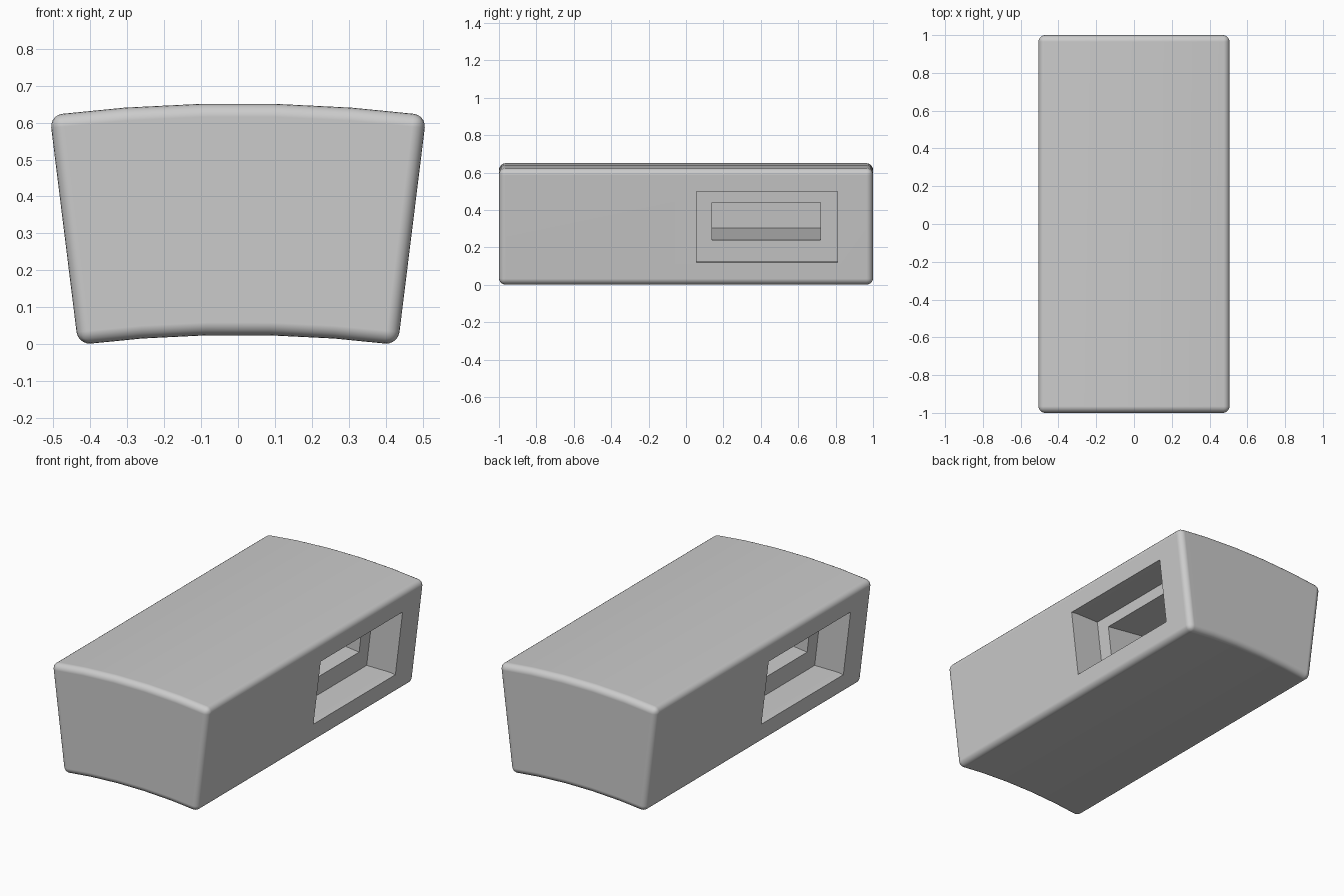
import bpy
import bmesh
from math import sin, cos, radians

if "Cube" in bpy.data.objects:
    bpy.data.objects.remove(bpy.data.objects["Cube"], do_unlink=True)

concrete = bpy.data.materials.new("concrete_grey")
concrete.use_nodes = True
GREY = (0.6, 0.6, 0.6, 1)
concrete.diffuse_color = GREY
concrete.node_tree.nodes["Principled BSDF"].inputs["Base Color"].default_value = GREY


def prism(name, profile, y0, y1):
    """Extrude an x-z profile along y."""
    bm = bmesh.new()
    base = bm.faces.new([bm.verts.new((x, y0, z)) for x, z in profile])
    ext = bmesh.ops.extrude_face_region(bm, geom=[base])
    moved = [v for v in ext["geom"] if isinstance(v, bmesh.types.BMVert)]
    bmesh.ops.translate(bm, verts=moved, vec=(0, y1 - y0, 0))
    bmesh.ops.recalc_face_normals(bm, faces=bm.faces)
    mesh = bpy.data.meshes.new(name)
    bm.to_mesh(mesh)
    bm.free()
    mesh.materials.append(concrete)
    obj = bpy.data.objects.new(name, mesh)
    bpy.context.collection.objects.link(obj)
    return obj


# Arched wedge body: a sector of a thick ring
R_OUT, R_IN, HALF, STEPS, TOP = 4.15, 3.523, radians(7.06), 5, 0.652
angles = [HALF * (2 * i / STEPS - 1) for i in range(STEPS + 1)]


def arc(r):
    return [(r * sin(a), TOP - R_OUT + r * cos(a)) for a in angles]


block = prism("arch_block", arc(R_OUT) + arc(R_IN)[::-1], -1, 1)
bevel = block.modifiers.new("rounded_edges", "BEVEL")
bevel.width = 0.035
bevel.segments = 5
bevel.limit_method = "ANGLE"
bevel.angle_limit = radians(30)


# Side pockets: a lipped recess with a deeper slot in its floor
LEAN = 0.124
LIP, DEPTH, SLOT = 0.04, 0.185, 0.52


def side(z):
    return 0.433 + LEAN * z


def inward(z, d):
    return side(z) - d, z + LEAN * d


def recess_profile(z0, z1):
    lip0, lip1 = inward(z0, LIP), inward(z1, LIP)
    return [inward(z0, -0.1), lip0, (side(z0) - DEPTH, lip0[1]),
            (side(z1) - DEPTH, lip1[1]), lip1, inward(z1, -0.1)]


def slot_profile(z0, z1):
    pts = []
    for z, order in ((z0, 1), (z1, -1)):
        x = side(z) - DEPTH
        ends = [(x + d, z - LEAN * d) for d in (0.02, -SLOT)]
        pts += ends[::order]
    return pts


cutters = []
for turn in (1, -1):
    for name, prof, y0, y1 in (("recess", recess_profile(0.12, 0.498), 0.055, 0.81),
                               ("slot", slot_profile(0.24, 0.44), 0.14, 0.72)):
        cutters.append(prism(name + "_cutter", [(turn * x, z) for x, z in prof],
                             turn * y0, turn * y1))
for cutter in cutters:
    cutter.hide_render = True
    cut = block.modifiers.new(cutter.name, "BOOLEAN")
    cut.operation = "DIFFERENCE"
    cut.solver = "EXACT"
    cut.object = cutter

# Bake the cuts, then shade smoothly with flat broad faces
bpy.ops.object.select_all(action="DESELECT")
block.select_set(True)
bpy.context.view_layer.objects.active = block
for m in list(block.modifiers):
    bpy.ops.object.modifier_apply(modifier=m.name)
for cutter in cutters:
    bpy.data.objects.remove(cutter, do_unlink=True)
bpy.ops.object.shade_smooth_by_angle(angle=radians(30))
weighted = block.modifiers.new("flat_broad_faces", "WEIGHTED_NORMAL")
weighted.keep_sharp = True
